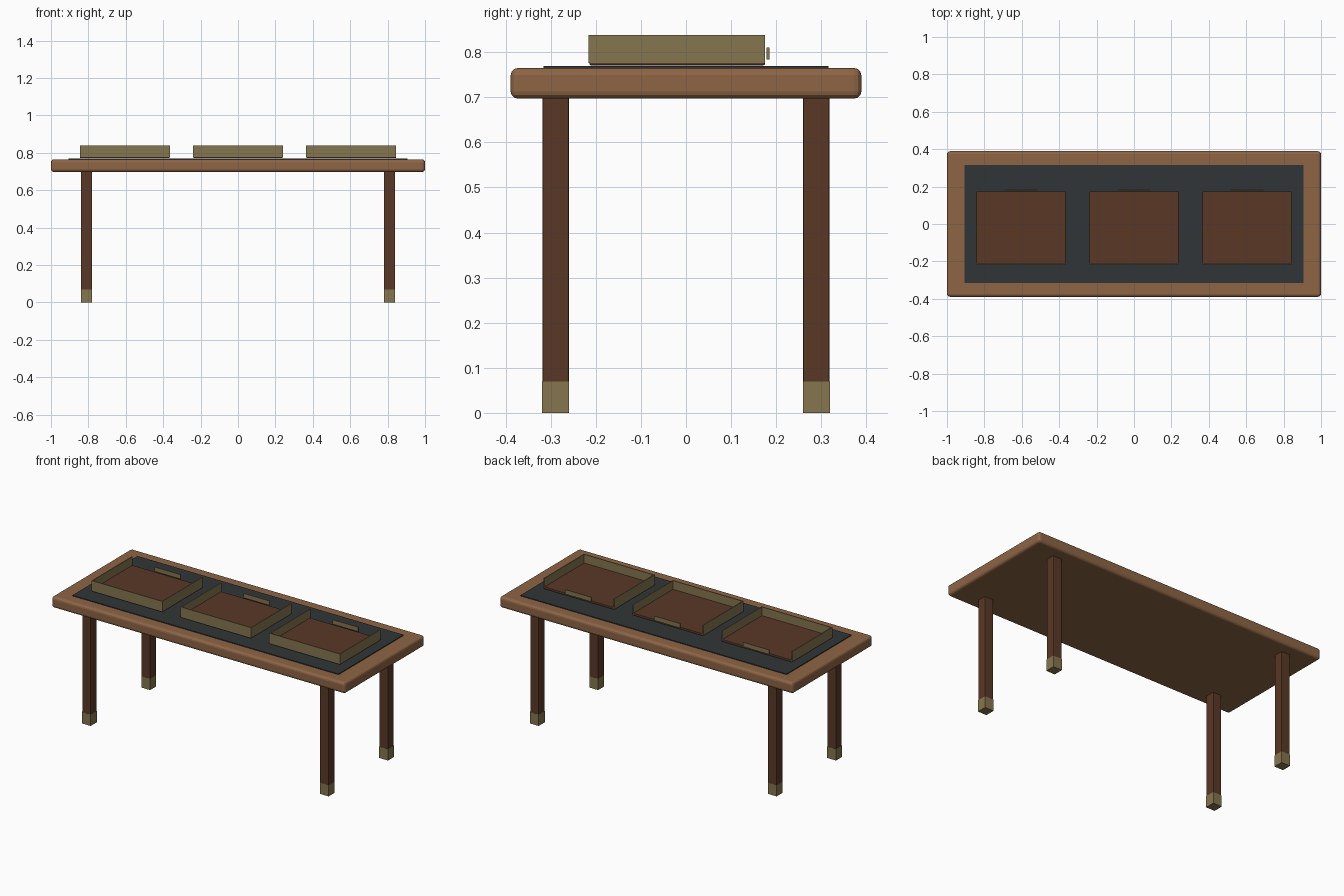
import bpy

if "Cube" in bpy.data.objects:
    bpy.data.objects.remove(bpy.data.objects["Cube"])


def material(name, rgb):
    m = bpy.data.materials.new(name)
    m.diffuse_color = (*rgb, 1)
    m.use_nodes = True
    m.node_tree.nodes["Principled BSDF"].inputs["Base Color"].default_value = m.diffuse_color
    return m


wood = material("warm_wood", (0.27, 0.13, 0.06))
dark = material("dark_wood", (0.10, 0.04, 0.02))
brass = material("brass", (0.24, 0.18, 0.08))
felt = material("felt", (0.03, 0.036, 0.038))


def box(name, x, y, z, mat, bevel=0, segments=2):
    """Box from (min, max) ranges, with an optional rounded edge."""
    bpy.ops.mesh.primitive_cube_add(size=1, location=[(r[0] + r[1]) / 2 for r in (x, y, z)])
    ob = bpy.context.object
    ob.name = name
    ob.scale = [r[1] - r[0] for r in (x, y, z)]
    bpy.ops.object.transform_apply(location=False, rotation=False, scale=True)
    ob.data.materials.append(mat)
    if bevel:
        b = ob.modifiers.new("edge", 'BEVEL')
        b.width, b.segments = bevel, segments
    return ob


# Table top and inlaid surface
box("table_top", (-1, 1), (-0.389, 0.389), (0.697, 0.765), wood, 0.016, 3)
box("surface_mat", (-0.906, 0.906), (-0.316, 0.316), (0.762, 0.770), felt)

# Legs with brass foot caps
for sx, side in ((-1, "left"), (1, "right")):
    for sy, end in ((-1, "front"), (1, "back")):
        cx, cy = 0.81 * sx, 0.289 * sy
        h = 0.029
        box(f"{end}_{side}_leg", (cx - h, cx + h), (cy - h, cy + h), (0.002, 0.70), dark, 0.003)
        h = 0.030
        box(f"{end}_{side}_foot_cap", (cx - h, cx + h), (cy - h, cy + h), (0, 0.07), brass)

# Three trays: floor, three low walls, and a pull on the open back
w, t, y0, y1 = 0.241, 0.006, -0.216, 0.175
for i in range(3):
    cx = 0.605 * (i - 1)
    n = f"tray_{i + 1}"
    wall_z = (0.776, 0.838)
    box(n + "_floor", (cx - w + 0.002, cx + w - 0.002), (y0 + 0.002, y1), (0.771, 0.785), dark, 0.003)
    box(n + "_front_wall", (cx - w, cx + w), (y0, y0 + t), wall_z, brass)
    box(n + "_left_wall", (cx - w, cx - w + t), (y0, y1), wall_z, brass)
    box(n + "_right_wall", (cx + w - t, cx + w), (y0, y1), wall_z, brass)
    box(n + "_pull", (cx - 0.088, cx + 0.088), (0.179, 0.185), (0.784, 0.811), brass)
